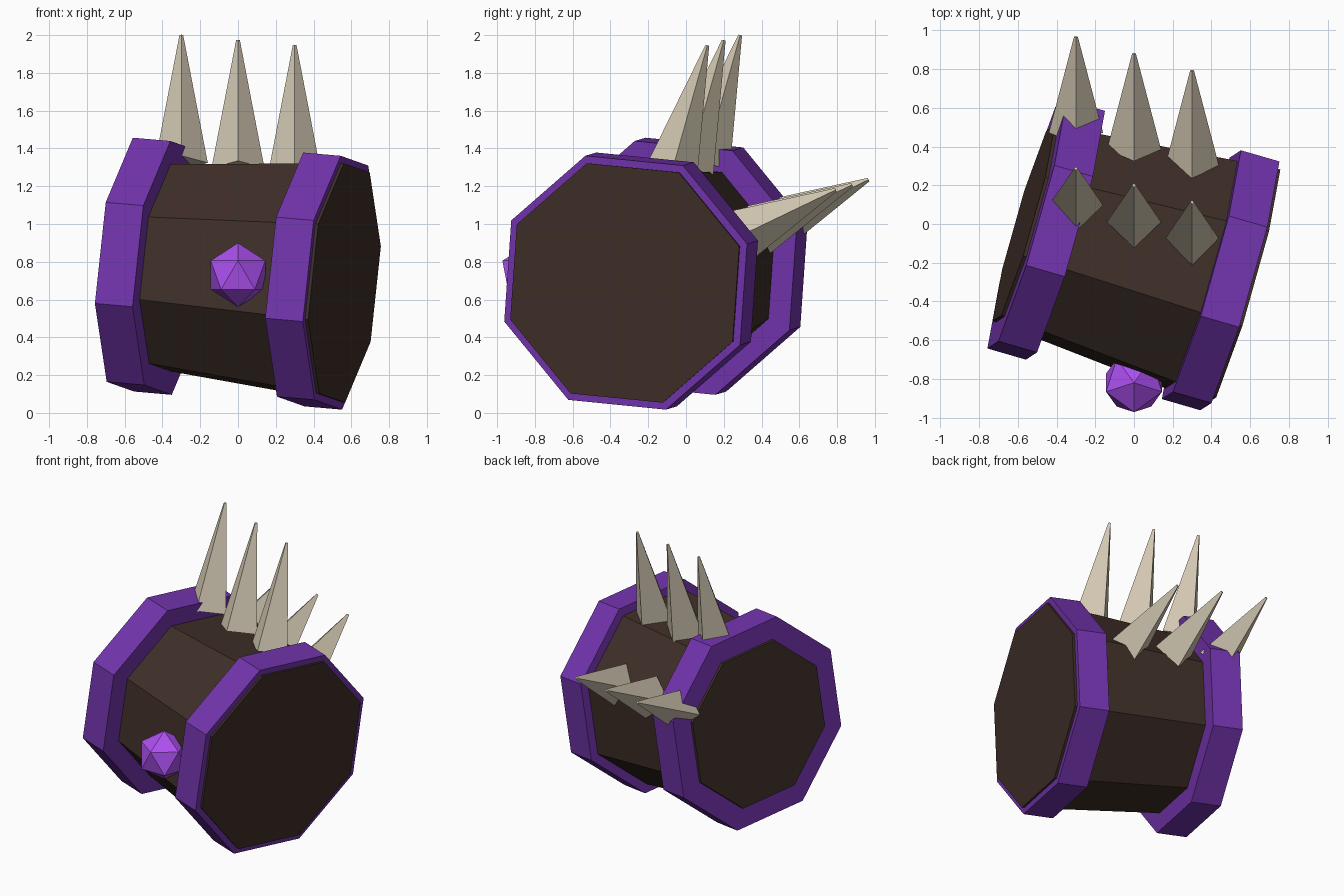
import bpy, bmesh
from math import radians, sin, cos
from mathutils import Vector, Matrix

if "Cube" in bpy.data.objects:
    bpy.data.objects.remove(bpy.data.objects["Cube"])


def material(name, rgb):
    m = bpy.data.materials.new(name)
    m.diffuse_color = (*rgb, 1)
    m.use_nodes = True
    m.node_tree.nodes["Principled BSDF"].inputs["Base Color"].default_value = m.diffuse_color
    return m


WOOD = material("dark_wood", (0.05, 0.028, 0.021))
PURPLE = material("purple_band", (0.17, 0.034, 0.42))
GEM = material("purple_gem", (0.42, 0.08, 0.88))
BONE = material("bone", (0.64, 0.57, 0.44))


def finish(name, bm, mat):
    me = bpy.data.meshes.new(name)
    bm.to_mesh(me)
    bm.free()
    me.materials.append(mat)
    ob = bpy.data.objects.new(name, me)
    bpy.context.collection.objects.link(ob)
    return ob


def frustum(name, p0, p1, r0, r1, sides, corner, mat):
    """Flat-sided tapered prism from p0 to p1, one corner facing `corner`."""
    axis = p1 - p0
    z = axis.normalized()
    x = (corner - z * corner.dot(z)).normalized()
    y = z.cross(x)
    rot = Matrix((x, y, z)).transposed().to_4x4()
    bm = bmesh.new()
    bmesh.ops.create_cone(bm, cap_ends=True, segments=sides, radius1=r0, radius2=r1,
                          depth=axis.length,
                          matrix=Matrix.Translation((p0 + p1) / 2) @ rot)
    return finish(name, bm, mat)


# Tilted barrel axis
CENTRE = Vector((-0.003, -0.16, 0.737))
AXIS = Vector((1, -0.29, -0.087)).normalized()
BACK = Vector((-AXIS.y, AXIS.x, 0)).normalized()
UP = AXIS.cross(BACK)
a = radians(-17)
CORNER = UP * cos(a) + BACK * sin(a)

# Tapered octagonal body
frustum("barrel_body", CENTRE - AXIS * 0.592, CENTRE + AXIS * 0.592,
        0.555, 0.665, 8, CORNER, WOOD)

# End bands
for name, s in (("left_band", -1), ("right_band", 1)):
    frustum(name, CENTRE + AXIS * s * 0.575, CENTRE + AXIS * s * 0.367,
            0.705, 0.705, 8, CORNER, PURPLE)

# Two rows of four-sided spikes, stepped along the barrel axis
STEP = Vector((0.3, -0.087, -0.027))
rows = (("top_spike", Vector((0, 0.01, 1.297)), Vector((0, 0.20, 1.973))),
        ("back_spike", Vector((0, 0.385, 0.97)), Vector((0, 0.88, 1.208))))
for name, base, tip in rows:
    for i in (-1, 0, 1):
        frustum(f"{name}_{i + 2}", base + STEP * i, tip + STEP * i,
                0.14, 0.01, 4, Vector((1, 0, 0)), BONE)

# Front gem
bm = bmesh.new()
bmesh.ops.create_icosphere(bm, subdivisions=1, radius=0.17,
                           matrix=Matrix.Translation((0, -0.82, 0.73))
                           @ Matrix.Rotation(radians(-90), 4, 'Z'))
finish("front_gem", bm, GEM)
